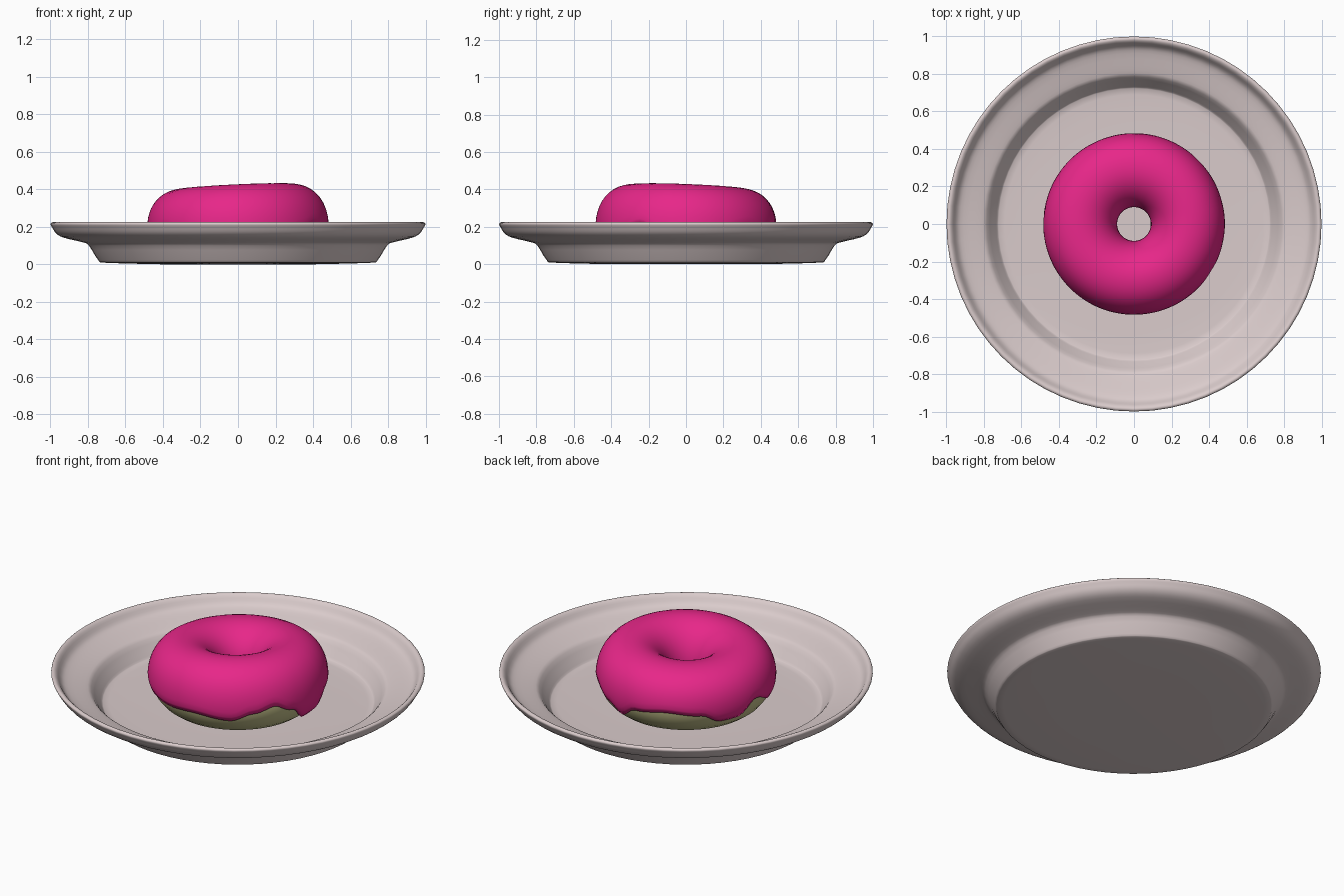
import bpy, math
from math import sin, cos, pi, radians

cube = bpy.data.objects.get("Cube")
if cube:
    bpy.data.objects.remove(cube, do_unlink=True)


def material(name, color):
    m = bpy.data.materials.new(name)
    m.use_nodes = True
    m.diffuse_color = (*color, 1)
    m.node_tree.nodes["Principled BSDF"].inputs["Base Color"].default_value = (*color, 1)
    return m


def ring_mesh(name, mat, segments, section, closed):
    """Sweep section(angle) -> [(radius, z)] around the z axis."""
    verts, faces = [], []
    for i in range(segments):
        a = 2 * pi * i / segments
        pts = section(a)
        verts += [(r * cos(a), r * sin(a), z) for r, z in pts]
    n = len(pts)
    for i in range(segments):
        k, m = i * n, (i + 1) % segments * n
        for j in range(n if closed else n - 1):
            j2 = (j + 1) % n
            faces.append((k + j, m + j, m + j2, k + j2))
    if not closed:  # cap both ends of the profile
        faces.append([i * n for i in range(segments)][::-1])
        faces.append([i * n + n - 1 for i in range(segments)])
    mesh = bpy.data.meshes.new(name)
    mesh.from_pydata(verts, [], faces)
    mesh.materials.append(mat)
    mesh.shade_smooth()
    obj = bpy.data.objects.new(name, mesh)
    bpy.context.collection.objects.link(obj)
    return obj


def smooth_path(pts, steps=3):
    """Catmull-Rom curve through the profile points."""
    p = [pts[0]] + pts + [pts[-1]]
    out = []
    for a, b, c, d in zip(p, p[1:], p[2:], p[3:]):
        for s in range(steps):
            t = s / steps
            out.append(tuple(0.5 * (2 * q + (r - o) * t + (2 * o - 5 * q + 4 * r - u) * t * t
                                    + (3 * q - o - 3 * r + u) * t ** 3)
                             for o, q, r, u in zip(a, b, c, d)))
    return out + [pts[-1]]


porcelain = material("porcelain", (0.70, 0.60, 0.60))
pink = material("pink icing", (0.80, 0.02, 0.25))
golden = material("pale dough", (0.52, 0.50, 0.24))

# Plate: underside, outer wall, rolled rim, inner wall, floor
plate_profile = smooth_path([
    (0.40, 0.0), (0.70, 0.008), (0.745, 0.022), (0.795, 0.10), (0.83, 0.118),
    (0.93, 0.142), (0.97, 0.165), (0.99, 0.195), (1.0, 0.215), (0.988, 0.225),
    (0.97, 0.215), (0.945, 0.18), (0.91, 0.162), (0.82, 0.138), (0.785, 0.12),
    (0.735, 0.05), (0.69, 0.034), (0.40, 0.03)])
ring_mesh("plate", porcelain, 64, lambda a: plate_profile, False)

# Doughnut body
RING, MID = 0.287, 0.2


def dough_section(a):
    return [(RING + 0.18 * cos(2 * pi * j / 24), MID + 0.175 * sin(2 * pi * j / 24))
            for j in range(24)]


ring_mesh("doughnut", golden, 64, dough_section, True)

# Height of the icing's lower edge around the ring: (degrees, z)
DRIPS = [(-110, 0.153), (-85, 0.165), (-60, 0.143), (-45, 0.185), (-31, 0.212),
         (-18, 0.17), (-4, 0.08), (8, 0.08), (22, 0.17), (45, 0.2), (65, 0.15),
         (77, 0.107), (90, 0.17), (112, 0.19), (135, 0.172), (148, 0.122),
         (161, 0.122), (176, 0.2), (196, 0.14), (215, 0.19), (233, 0.16), (250, 0.153)]


def edge_height(a):
    d = (math.degrees(a) + 110) % 360 - 110
    for (d0, z0), (d1, z1) in zip(DRIPS, DRIPS[1:]):
        if d0 <= d <= d1:
            t = (1 - cos(pi * (d - d0) / (d1 - d0))) / 2
            return z0 + (z1 - z0) * t
    return MID


def icing_section(a):
    edge = edge_height(a)
    start = math.asin((edge - MID) / 0.19)
    end = radians(195)
    top = 0.216 + 0.017 * cos(a + radians(40))  # gently tilted, lumpy top
    rows = 26
    pts = [(RING + 0.172 * cos(start), MID + 0.167 * sin(start))]
    for j in range(rows + 1):
        f = start + (end - start) * j / rows
        bulge = 0.012 * max(0, (0.14 - edge) / 0.06) * max(0, -sin(f) * 1.5)
        # fuller shoulder on the outer side
        full = 1 + 0.025 * sin(2 * f) ** 2 if 0 < f < pi / 2 else 1
        out = 0.197 * full + bulge
        high = (top if f < pi and f > 0 else 0.19) * full
        if j in (0, rows):
            out, high = out - 0.006, high - 0.004
        pts.append((RING + out * cos(f), MID + high * sin(f)))
    pts.append((RING + 0.172 * cos(end), MID + 0.167 * sin(end)))
    return pts


ring_mesh("icing", pink, 128, icing_section, True)
